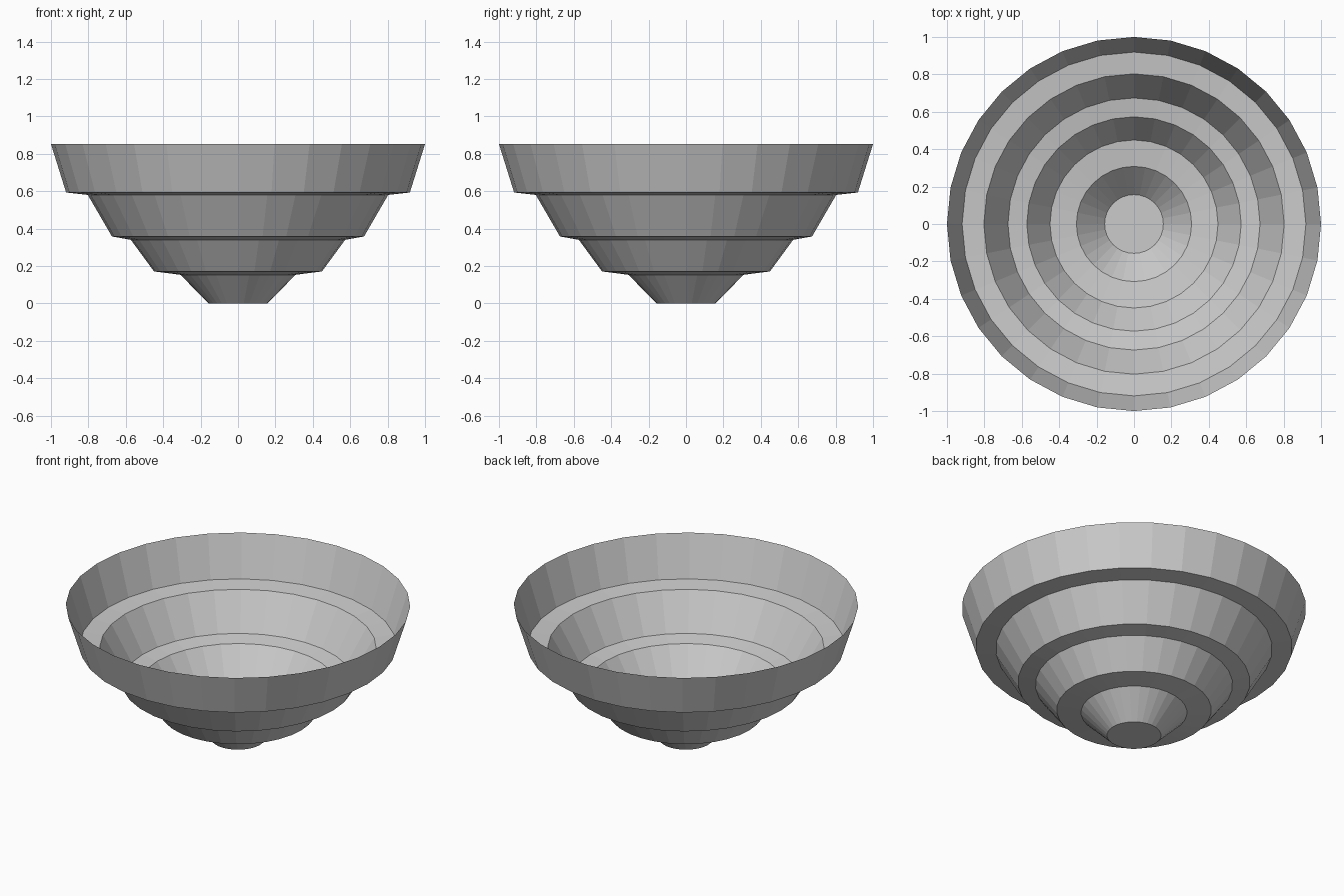
import bpy, bmesh
from math import cos, sin, tau

if "Cube" in bpy.data.objects:
    bpy.data.objects.remove(bpy.data.objects["Cube"])

SIDES = 32
# Wall profile from foot to rim: (radius, height)
PROFILE = [(0.157, 0), (0.308, 0.153), (0.449, 0.171), (0.573, 0.34),
           (0.674, 0.358), (0.803, 0.58), (0.919, 0.593), (1.0, 0.852)]

# Stepped bowl: thin open shell, flat faceted
bm = bmesh.new()
rings = [[bm.verts.new((r * cos(tau * i / SIDES), r * sin(tau * i / SIDES), z))
          for i in range(SIDES)] for r, z in PROFILE]
for low, high in zip(rings, rings[1:]):
    for i in range(SIDES):
        j = (i + 1) % SIDES
        bm.faces.new((low[i], low[j], high[j], high[i]))

# Closed foot
bm.faces.new(rings[0][::-1])

mesh = bpy.data.meshes.new("stepped_bowl")
bm.to_mesh(mesh)
bm.free()
bpy.context.collection.objects.link(bpy.data.objects.new("stepped_bowl", mesh))
